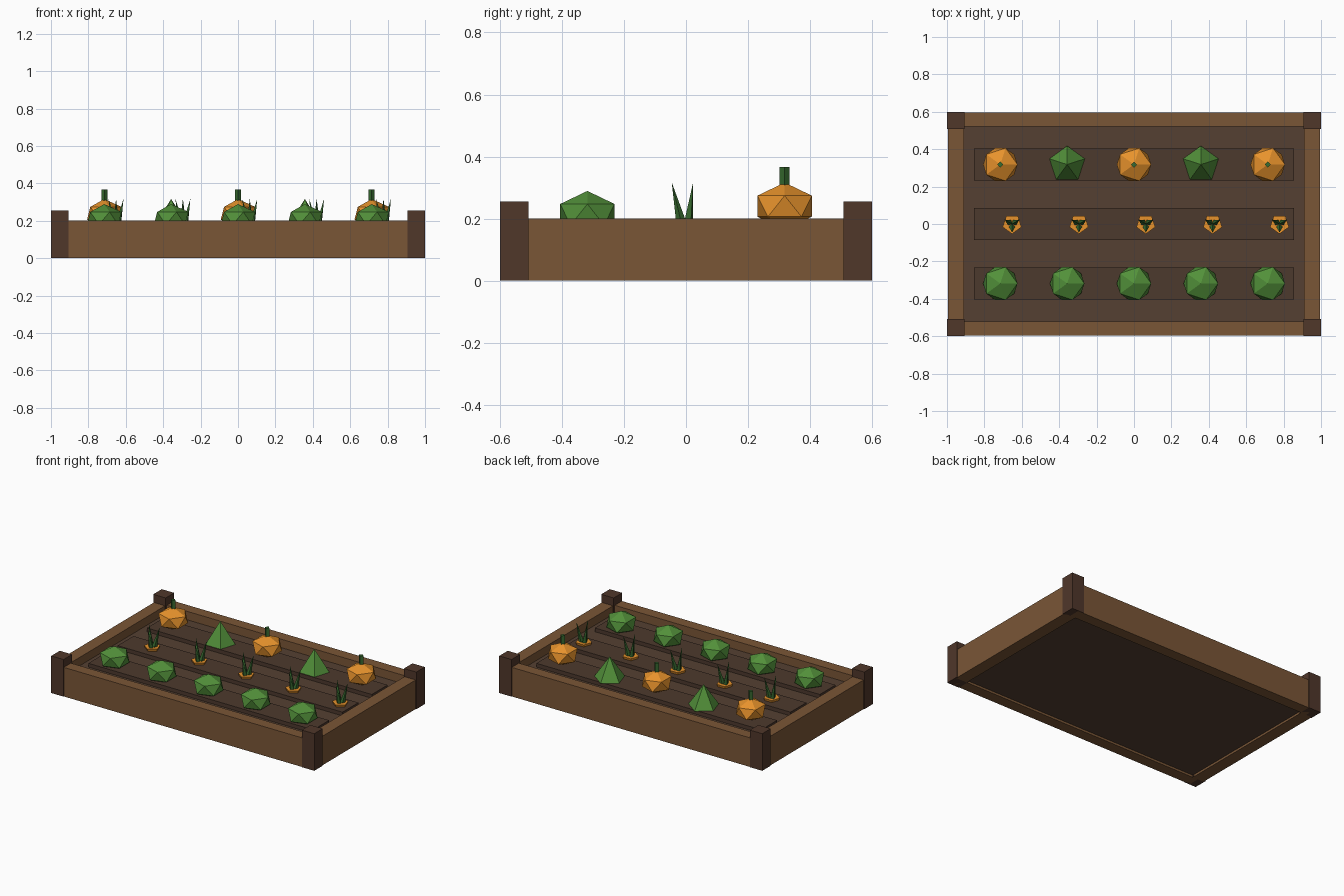
import bpy, math
from mathutils import Vector

if "Cube" in bpy.data.objects:
    bpy.data.objects.remove(bpy.data.objects["Cube"])


def material(name, rgb):
    m = bpy.data.materials.new(name)
    m.diffuse_color = (*rgb, 1)
    m.use_nodes = True
    m.node_tree.nodes["Principled BSDF"].inputs["Base Color"].default_value = m.diffuse_color
    return m


WOOD = material("wood", (0.195, 0.093, 0.037))
POST = material("post_wood", (0.08, 0.038, 0.023))
SOIL = material("soil", (0.09, 0.051, 0.032))
RIDGE = material("ridge_soil", (0.073, 0.041, 0.026))
GREEN = material("green", (0.085, 0.28, 0.042))
LEAF = material("leaf", (0.04, 0.15, 0.03))
ORANGE = material("orange", (0.8, 0.29, 0.025))


def finish(name, mat):
    ob = bpy.context.object
    ob.name = name
    ob.data.materials.append(mat)
    return ob


def box(name, x, y, z, mat):
    """Box from (min, max) ranges on each axis."""
    lo, hi = Vector((x[0], y[0], z[0])), Vector((x[1], y[1], z[1]))
    bpy.ops.mesh.primitive_cube_add(size=1, location=(lo + hi) / 2)
    ob = finish(name, mat)
    ob.scale = hi - lo
    return ob


def ball(name, x, y, z, r, rz, mat):
    bpy.ops.mesh.primitive_ico_sphere_add(subdivisions=1, radius=1, location=(x, y, z))
    finish(name, mat).scale = (r, r, rz)


def cone(name, sides, r1, r2, height, loc, mat, rot=(0, 0, 0)):
    bpy.ops.mesh.primitive_cone_add(vertices=sides, radius1=r1, radius2=r2,
                                    depth=height, location=loc, rotation=rot)
    return finish(name, mat)


# Wooden frame: boards and corner posts
for s, side in ((-1, "front"), (1, "back")):
    box(side + "_board", (-0.95, 0.95), sorted((s * 0.52, s * 0.597)), (0, 0.2), WOOD)
for s, side in ((-1, "left"), (1, "right")):
    box(side + "_board", sorted((s * 0.91, s * 0.995)), (-0.52, 0.52), (0, 0.2), WOOD)
    for t, end in ((-1, "front"), (1, "back")):
        box(f"{end}_{side}_post", sorted((s * 0.906, s)),
            sorted((t * 0.508, t * 0.6)), (0, 0.255), POST)

# Soil bed with three raised planting rows
TOP = 0.168
ROW = 0.318
box("soil", (-0.91, 0.91), (-0.52, 0.52), (0.015, 0.142), SOIL)
for y in (-ROW, 0, ROW):
    box("planting_row", (-0.855, 0.855), (y - 0.086, y + 0.086), (0.13, TOP), RIDGE)

for i in range(5):
    x = (i - 2) * 0.3575

    # Front row: cabbages
    ball("cabbage", x, -ROW, 0.213, 0.103, 0.076, GREEN)

    # Middle row: carrots with three leaf spikes
    cx = x + 0.063
    cone("carrot", 5, 0.053, 0.0, 0.14, (cx, 0, 0.115), ORANGE, (math.pi, 0, 0))
    bpy.context.object.location.z = 0.185 - 0.07
    for k in range(3):
        a = math.radians(-90 + 120 * k)
        d = Vector((math.cos(a), math.sin(a), 0))
        base = Vector((cx, 0, 0.172)) + d * 0.012
        tip = Vector((cx, 0, 0.317)) + d * 0.046
        leaf = cone("carrot_leaf", 4, 0.018, 0, (tip - base).length, (base + tip) / 2, LEAF)
        leaf.rotation_euler = (tip - base).to_track_quat('Z', 'Y').to_euler()

    # Back row: pumpkins alternating with pointed sprouts
    if i % 2 == 0:
        ball("pumpkin", x, ROW, 0.24, 0.103, 0.076, ORANGE)
        cone("pumpkin_stem", 4, 0.016, 0.016, 0.067, (x, ROW, 0.3335), LEAF)
    else:
        cone("pointed_sprout", 5, 0.1, 0, 0.149, (x, ROW, TOP + 0.0735), GREEN)
